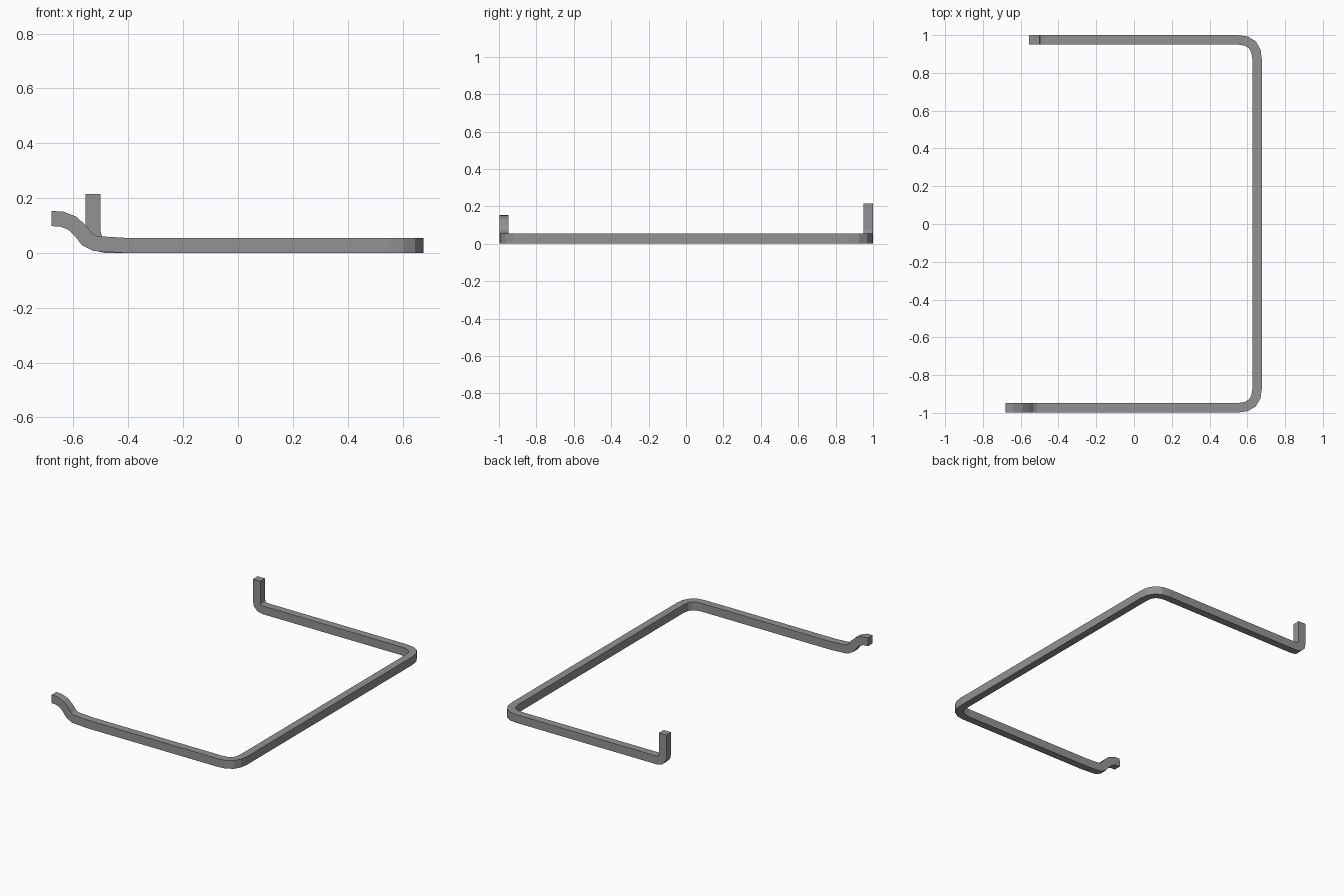
import bpy
import bmesh
from mathutils import Vector

cube = bpy.data.objects.get("Cube")
if cube:
    bpy.data.objects.remove(cube)

# Plain grey metal
steel = bpy.data.materials.new("grey_steel")
steel.use_nodes = True
GREY = (0.29, 0.29, 0.29, 1)
steel.diffuse_color = GREY
steel.node_tree.nodes["Principled BSDF"].inputs["Base Color"].default_value = GREY

WIDTH, HEIGHT = 0.05, 0.055
MID = HEIGHT / 2
FRONT, BACK, SIDE = -0.973, 0.975, 0.652


def bend(before, corner, after, steps=4):
    """Rounded corner as a quadratic curve between two straight runs."""
    a, b, c = Vector(before), Vector(corner), Vector(after)
    return [a * (1 - t) ** 2 + b * 2 * t * (1 - t) + c * t ** 2
            for t in (i / steps for i in range(steps + 1))]


def sweep_bar(name, path):
    """Rectangular bar along a path, mitred at every bend, capped at both ends."""
    bm = bmesh.new()
    side, up = Vector((0, 1, 0)), Vector((0, 0, 1))
    old = (path[1] - path[0]).normalized()
    rings = []
    for i, p in enumerate(path):
        new = (path[i + 1] - p).normalized() if i + 1 < len(path) else old
        miter = (old + new).normalized()
        ring = []
        for s, u in ((-1, -1), (1, -1), (1, 1), (-1, 1)):
            corner = side * s * WIDTH / 2 + up * u * HEIGHT / 2
            # slide each corner along the bar onto the mitre plane
            corner -= old * (corner.dot(miter) / old.dot(miter))
            ring.append(bm.verts.new(p + corner))
        rings.append(ring)
        turn = old.rotation_difference(new)
        side, up, old = turn @ side, turn @ up, new
    for a, b in zip(rings, rings[1:]):
        for k in range(4):
            n = (k + 1) % 4
            bm.faces.new((a[k], a[n], b[n], b[k]))
    bm.faces.new(rings[0])
    bm.faces.new(rings[-1])
    bmesh.ops.recalc_face_normals(bm, faces=bm.faces)
    mesh = bpy.data.meshes.new(name)
    bm.to_mesh(mesh)
    bm.free()
    mesh.materials.append(steel)
    obj = bpy.data.objects.new(name, mesh)
    bpy.context.collection.objects.link(obj)
    return obj


# Raised hook at the front end
hook = [Vector((x, FRONT, z)) for x, z in (
    (-0.68, 0.125), (-0.645, 0.124), (-0.605, 0.109), (-0.576, 0.082),
    (-0.55, 0.049), (-0.52, 0.034), (-0.41, MID))]

# Two rounded frame corners and the upright at the back end
front_corner = bend((0.55, FRONT, MID), (SIDE, FRONT, MID), (SIDE, -0.87, MID))
back_corner = bend((SIDE, 0.87, MID), (SIDE, BACK, MID), (0.55, BACK, MID))
upright = bend((-0.48, BACK, MID), (-0.528, BACK, MID), (-0.528, BACK, 0.075), 3)
upright.append(Vector((-0.528, BACK, 0.215)))

sweep_bar("bent_bar", hook + front_corner + back_corner + upright)
